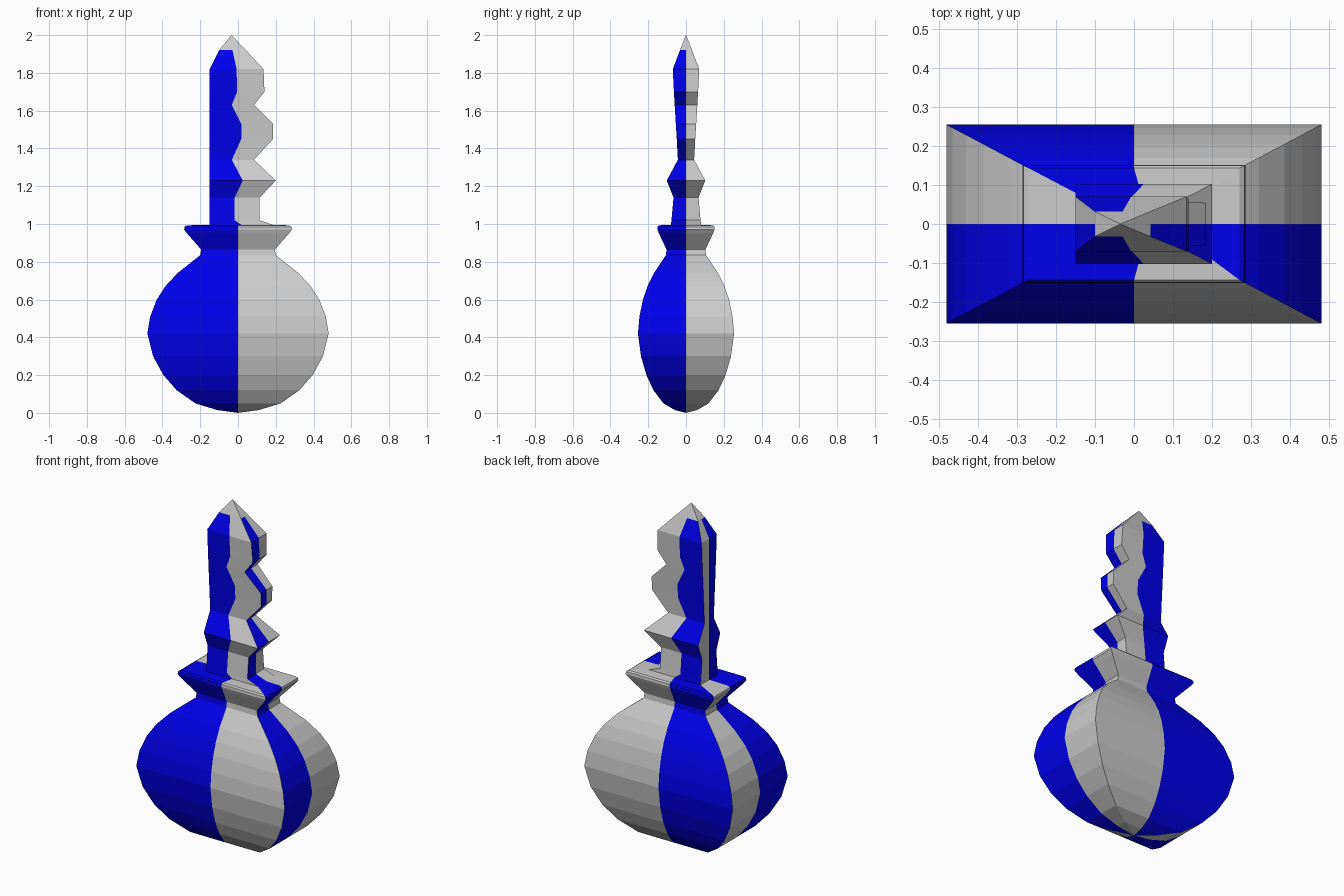
import bpy, bmesh

if "Cube" in bpy.data.objects:
    bpy.data.objects.remove(bpy.data.objects["Cube"])

blue = bpy.data.materials.new("blue")
blue.diffuse_color = (0.0, 0.0, 0.85, 1)
blue.use_nodes = True
blue.node_tree.nodes["Principled BSDF"].inputs["Base Color"].default_value = blue.diffuse_color
grey = bpy.data.materials.new("grey")
grey.diffuse_color = (0.6, 0.6, 0.6, 1)
grey.use_nodes = True
grey.node_tree.nodes["Principled BSDF"].inputs["Base Color"].default_value = grey.diffuse_color


def loft(name, sections, grey_above=9):
    """Stack of rectangles (z, x0, x1, half_y), each side split at its middle
    so that alternate strips can be coloured."""
    bm = bmesh.new()
    rings = []
    for z, x0, x1, h in sections:
        m = (x0 + x1) / 2
        outline = [(x0, -h), (m, -h), (x1, -h), (x1, 0),
                   (x1, h), (m, h), (x0, h), (x0, 0)]
        rings.append([bm.verts.new((x, y, z)) for x, y in outline])
    for (low, high, sec) in zip(rings, rings[1:], sections):
        for i in range(8):
            j = (i + 1) % 8
            f = bm.faces.new((low[i], low[j], high[j], high[i]))
            # front-left, right-front, back-left and left-front are blue
            is_blue = i in (0, 2, 5, 7) and sec[0] < grey_above
            f.material_index = 0 if is_blue else 1
    bmesh.ops.remove_doubles(bm, verts=bm.verts, dist=0.0005)
    bmesh.ops.recalc_face_normals(bm, faces=bm.faces)
    mesh = bpy.data.meshes.new(name)
    bm.to_mesh(mesh)
    bm.free()
    mesh.materials.append(blue)
    mesh.materials.append(grey)
    ob = bpy.data.objects.new(name, mesh)
    bpy.context.collection.objects.link(ob)
    return ob


def symmetric(profile, ratio=0.53):
    return [(z, -x, x, x * ratio) for z, x in profile]


# Rounded bulb: (z, half width)
loft("bulb", symmetric([
    (0, 0), (0.015, 0.11), (0.05, 0.225), (0.12, 0.325), (0.2, 0.395),
    (0.3, 0.45), (0.42, 0.48), (0.51, 0.465), (0.6, 0.43), (0.67, 0.385),
    (0.74, 0.32), (0.8, 0.245), (0.835, 0.2)]))

# Flared collar with a flat top running in to the blade
loft("collar", symmetric([
    (0.835, 0.2), (0.865, 0.195), (0.95, 0.27), (0.97, 0.285),
    (0.985, 0.283), (0.993, 0.27)]) + [(0.995, -0.15, 0.185, 0.08)])

# Toothed blade, straight on the left and notched on the right
L = -0.15
loft("blade", [
    (0.995, L, 0.185, 0.08), (1.02, L, 0.115, 0.077),
    (1.14, L, 0.115, 0.066), (1.23, L, 0.2, 0.102),
    (1.34, L, 0.085, 0.043), (1.45, L, 0.185, 0.049),
    (1.53, L, 0.185, 0.054), (1.63, L, 0.085, 0.06),
    (1.7, L, 0.14, 0.064), (1.82, L, 0.135, 0.07),
    (1.92, -0.1, 0.042, 0.032), (2.0, -0.035, -0.035, 0)],
    grey_above=1.9)
